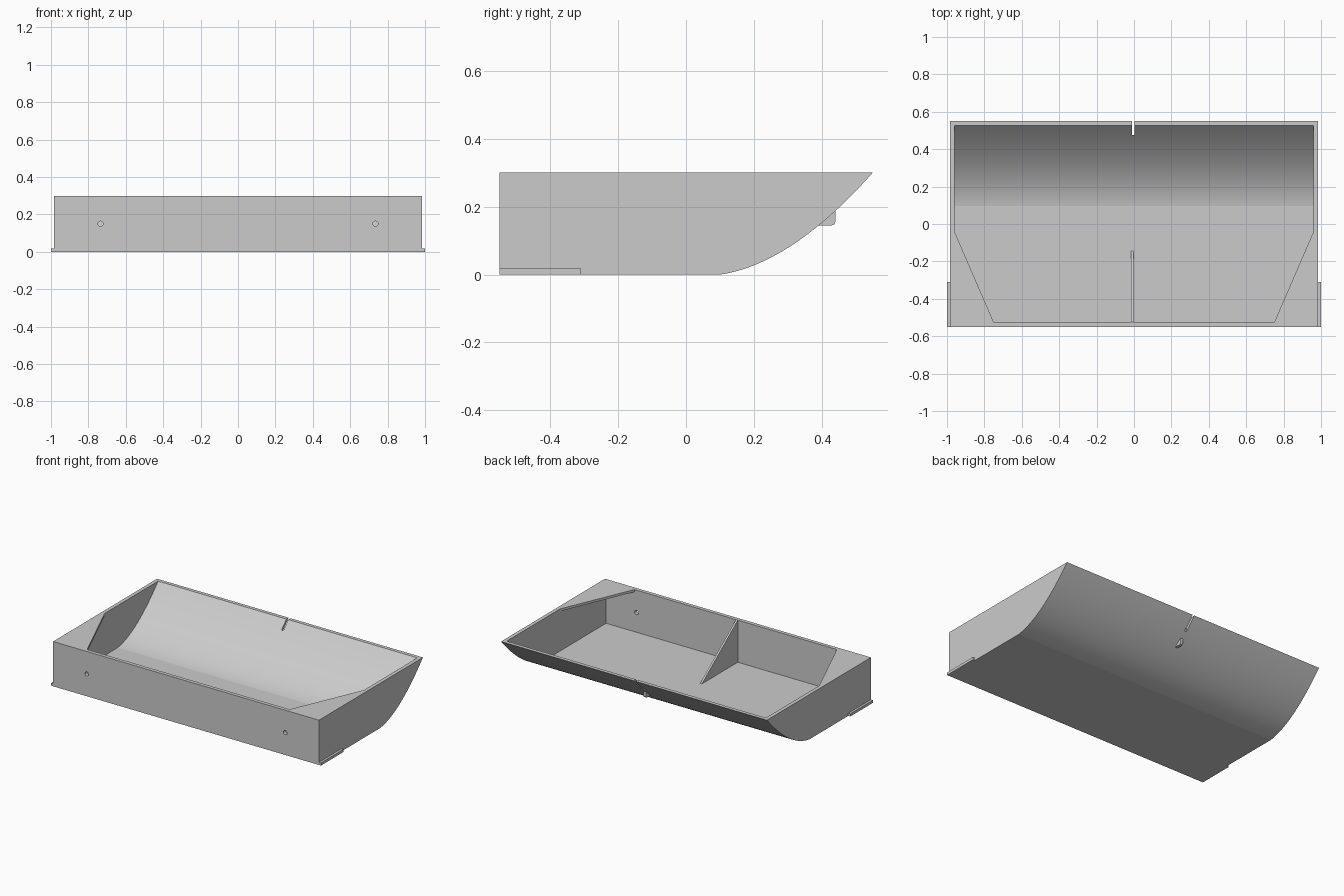
import bpy, bmesh, math
from mathutils import Vector

cube = bpy.data.objects.get("Cube")
if cube:
    bpy.data.objects.remove(cube, do_unlink=True)

grey = bpy.data.materials.new("light_grey")
grey.use_nodes = True
COLOUR = (0.6, 0.6, 0.6, 1)
grey.diffuse_color = COLOUR
grey.node_tree.nodes["Principled BSDF"].inputs["Base Color"].default_value = COLOUR


def prism(name, points, lo, hi, axis="X"):
    """Extrude a closed outline along an axis: (y, z) along X, (x, z) along Y, (x, y) along Z."""
    place = {"X": lambda a, b, d: (d, a, b),
             "Y": lambda a, b, d: (a, d, b),
             "Z": lambda a, b, d: (a, b, d)}[axis]
    bm = bmesh.new()
    ends = [[bm.verts.new(place(a, b, d)) for a, b in points] for d in (lo, hi)]
    bm.faces.new(ends[0])
    bm.faces.new(ends[1])
    n = len(points)
    for i in range(n):
        j = (i + 1) % n
        bm.faces.new((ends[0][i], ends[0][j], ends[1][j], ends[1][i]))
    bmesh.ops.recalc_face_normals(bm, faces=bm.faces)
    mesh = bpy.data.meshes.new(name)
    bm.to_mesh(mesh)
    bm.free()
    mesh.materials.append(grey)
    obj = bpy.data.objects.new(name, mesh)
    bpy.context.collection.objects.link(obj)
    return obj


def rect(a0, a1, b0, b1):
    return [(a0, b0), (a1, b0), (a1, b1), (a0, b1)]


def cut(target, cutter):
    cutter.hide_render = True
    mod = target.modifiers.new("cut", "BOOLEAN")
    mod.operation = "DIFFERENCE"
    mod.solver = "EXACT"
    mod.object = cutter
    bpy.context.view_layer.objects.active = target
    bpy.ops.object.modifier_apply(modifier=mod.name)
    bpy.data.objects.remove(cutter, do_unlink=True)


W, FRONT, TOP = 0.985, -0.55, 0.3
IN_W, IN_FRONT, SKIN = 0.96, -0.525, 0.018

# Curved back, with an inner copy offset by the skin thickness
P0, P1, P2 = Vector((0.1, 0)), Vector((0.31, 0.03)), Vector((0.55, TOP))
STEPS = 28
outer, inner = [], []
for i in range(STEPS + 1):
    t = i / STEPS
    p = P0 * (1 - t) ** 2 + P1 * 2 * t * (1 - t) + P2 * t * t
    d = ((P1 - P0) * (1 - t) + (P2 - P1) * t).normalized()
    outer.append(tuple(p))
    inner.append(tuple(p + Vector((-d.y, d.x)) * SKIN))
end = Vector(inner[-1]) + d * 0.1

# Tray shell
tray = prism("tray_shell", [(FRONT, 0)] + outer + [(FRONT, TOP)], -W, W)
cut(tray, prism("cavity_cutter",
                [(IN_FRONT, SKIN)] + inner + [tuple(end), (IN_FRONT, end.y)], -IN_W, IN_W))

# Notch in the back rim
cut(tray, prism("notch_cutter", rect(0.475, 0.7, 0.1, 0.5), -0.01, 0.004))

# Bolt holes in the front wall
for s in (-1, 1):
    ring = [(s * 0.735 + 0.014 * math.cos(a), 0.15 + 0.014 * math.sin(a))
            for a in (math.tau * k / 20 for k in range(20))]
    cut(tray, prism("hole_cutter", ring, -0.6, -0.5, "Y"))

# Triangular rib in the middle of the front wall
prism("centre_rib", [(IN_FRONT, SKIN), (-0.145, SKIN), (IN_FRONT, TOP)], -0.016, -0.003)

# Small hook on the curved back
prism("rear_hook", [(0.385, 0.145), (0.43, 0.145), (0.437, 0.148), (0.44, 0.155),
                    (0.44, 0.19), (0.43, 0.185)], -0.012, 0.006)

# Corner gussets and side runners
for s, side in ((-1, "right"), (1, "left")):
    prism(side + "_corner_gusset",
          [(s * IN_W, IN_FRONT), (s * 0.75, IN_FRONT), (s * IN_W, -0.04)],
          TOP - 0.016, TOP, "Z")
    prism(side + "_runner", rect(FRONT, -0.31, 0, 0.018), *sorted((s * W, s * 1.0)))

# Smooth only the curved skin
bpy.ops.object.select_all(action="DESELECT")
tray.select_set(True)
bpy.context.view_layer.objects.active = tray
bpy.ops.object.shade_smooth_by_angle(angle=math.radians(6))
